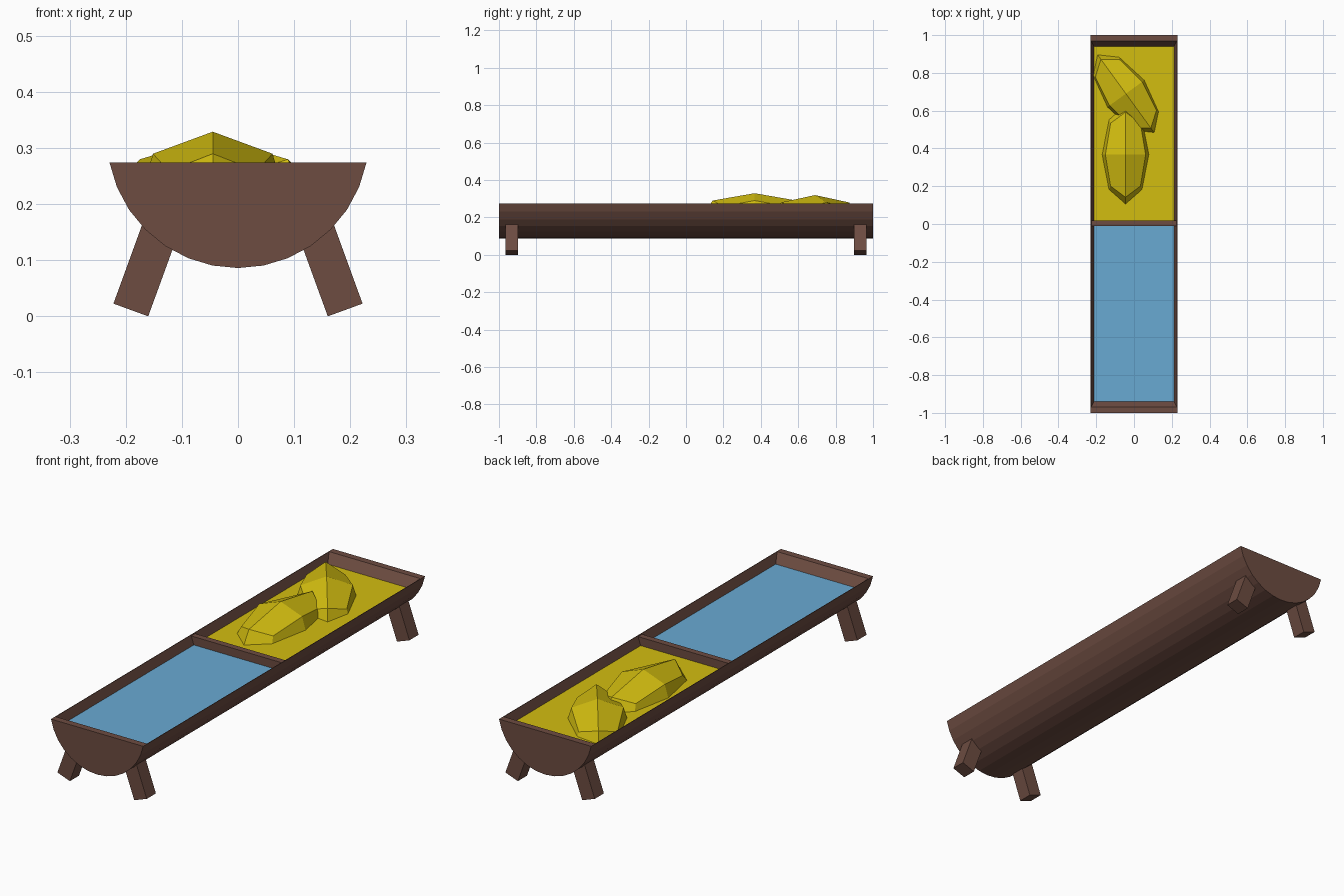
import bpy, bmesh, math
from mathutils import Matrix, Vector

if "Cube" in bpy.data.objects:
    bpy.data.objects.remove(bpy.data.objects["Cube"])


def material(name, rgb):
    m = bpy.data.materials.new(name)
    m.diffuse_color = (*rgb, 1)
    m.use_nodes = True
    m.node_tree.nodes["Principled BSDF"].inputs["Base Color"].default_value = m.diffuse_color
    return m


WOOD = material("dark brown wood", (0.153, 0.072, 0.053))
FEED = material("yellow feed", (0.65, 0.51, 0.005))
WATER = material("blue water", (0.141, 0.402, 0.65))


def make(name, bm, mat):
    bmesh.ops.recalc_face_normals(bm, faces=bm.faces[:])
    me = bpy.data.meshes.new(name)
    bm.to_mesh(me)
    bm.free()
    me.materials.append(mat)
    ob = bpy.data.objects.new(name, me)
    bpy.context.collection.objects.link(ob)
    return ob


def box(name, size, matrix, mat):
    bm = bmesh.new()
    bmesh.ops.create_cube(bm, size=1, matrix=matrix @ Matrix.Diagonal((*size, 1)))
    return make(name, bm, mat)


# Trough body: arc of a 32-sided cylinder with a shallow tapered basin on top
R, CZ, RIM = 0.2335, 0.3195, 0.274
arc = [(R * math.sin(math.radians(11.25 * k)), CZ - R * math.cos(math.radians(11.25 * k)))
       for k in range(-7, 8)]
bm = bmesh.new()
front = [bm.verts.new((x, -1, z)) for x, z in arc]
back = [bm.verts.new((x, 1, z)) for x, z in arc]
bm.faces.new(front)
bm.faces.new(back)
for i in range(len(arc) - 1):
    bm.faces.new((front[i], front[i + 1], back[i + 1], back[i]))
loops = [[front[0], front[-1], back[-1], back[0]]]
for x, y, z in ((0.2265, 0.97, RIM), (0.211, 0.937, 0.228)):
    loops.append([bm.verts.new((sx * x, sy * y, z))
                  for sx, sy in ((-1, -1), (1, -1), (1, 1), (-1, 1))])
for a, b in zip(loops, loops[1:]):
    for i in range(4):
        j = (i + 1) % 4
        bm.faces.new((a[i], a[j], b[j], b[i]))
bm.faces.new(loops[-1])
make("trough_body", bm, WOOD)

# Divider between the two halves, following the side walls
bm = bmesh.new()
ends = [[bm.verts.new((x, y, z)) for x, z in
         ((-0.211, 0.226), (0.211, 0.226), (0.226, 0.27), (-0.226, 0.27))]
        for y in (-0.01, 0.018)]
for e in ends:
    bm.faces.new(e)
for i in range(4):
    j = (i + 1) % 4
    bm.faces.new((ends[0][i], ends[0][j], ends[1][j], ends[1][i]))
make("divider", bm, WOOD)

# Water and feed surfaces
box("water_surface", (0.425, 0.935, 0.006), Matrix.Translation((0, -0.4725, 0.23)), WATER)
box("feed_surface", (0.425, 0.93, 0.006), Matrix.Translation((0, 0.475, 0.23)), FEED)

# Splayed legs
for sx, side in ((-1, "left"), (1, "right")):
    for sy, end in ((-1, "front"), (1, "back")):
        rot = Matrix.Rotation(math.radians(-20 * sx), 4, 'Y')
        foot = Vector((0.191 * sx, 0.932 * sy, 0.0113))
        m = Matrix.Translation(foot) @ rot @ Matrix.Translation((0, 0, 0.095))
        box(f"{end}_{side}_leg", (0.066, 0.065, 0.19), m, WOOD)


# Feed heaps: rounded cubes (one subdivision) half sunk in the feed
def heap(name, loc, turn):
    bm = bmesh.new()
    bmesh.ops.create_cube(bm, size=2)
    bmesh.ops.subdivide_edges(bm, edges=bm.edges[:], cuts=1, use_grid_fill=True)
    pull = {1: 1.0, 2: 0.75, 3: 5 / 9}
    for v in bm.verts:
        v.co *= pull[sum(abs(c) > 0.5 for c in v.co)]
    bm.transform(Matrix.Translation(loc) @ Matrix.Rotation(math.radians(turn), 4, 'Z')
                 @ Matrix.Diagonal((0.142, 0.3, 0.157, 1)))
    # trim the part hidden below the feed surface
    bmesh.ops.bisect_plane(bm, geom=bm.verts[:] + bm.edges[:] + bm.faces[:],
                           plane_co=(0, 0, 0.231), plane_no=(0, 0, -1), clear_outer=True)
    make(name, bm, FEED)


heap("front_feed_heap", (-0.045, 0.367, 0.172), 0)
heap("back_feed_heap", (-0.043, 0.69, 0.162), 36)
